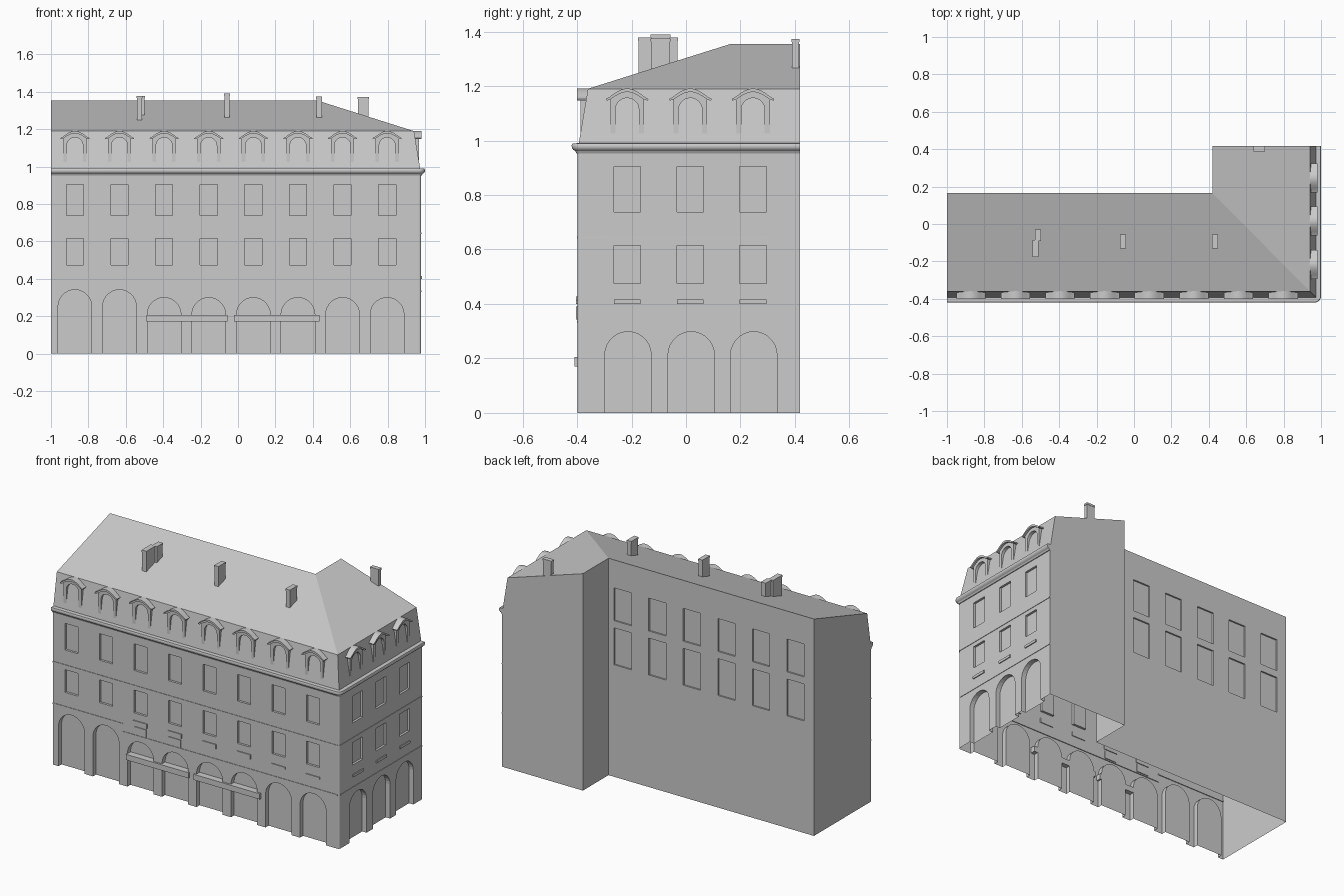
import bpy, bmesh
from math import sin, cos, pi

if "Cube" in bpy.data.objects:
    bpy.data.objects.remove(bpy.data.objects["Cube"])

YF, XR, YB, XW, YW = -0.398, 0.978, 0.165, 0.42, 0.418   # front, right, back, wing side, wing back
SEAM = 0.965
FRONT = [-0.872 + 0.2385 * i for i in range(8)]
RIGHT = [-0.216, 0.016, 0.246]

# local (u along the wall, o outward, z up) to world
SIDES = {
    "front": lambda u, o, z: (u, YF - o, z),
    "right": lambda u, o, z: (XR + o, u, z),
    "back": lambda u, o, z: (u, YB + o, z),
    "abs": lambda u, o, z: (u, o, z),
}


def prism(bm, side, pts, o0, o1):
    f = SIDES[side]
    a = [bm.verts.new(f(u, o0, z)) for u, z in pts]
    b = [bm.verts.new(f(u, o1, z)) for u, z in pts]
    bm.faces.new(a)
    bm.faces.new(b[::-1])
    for i in range(len(pts)):
        j = (i + 1) % len(pts)
        bm.faces.new((a[i], b[i], b[j], a[j]))


def rect(u0, u1, z0, z1):
    return [(u0, z0), (u1, z0), (u1, z1), (u0, z1)]


def arch(c, r, z0, top, n=14):
    return [(c - r, z0)] + [(c - r * cos(pi * i / n), top - r + r * sin(pi * i / n))
                            for i in range(n + 1)] + [(c + r, z0)]


def finish(bm, name, smooth=True):
    bmesh.ops.recalc_face_normals(bm, faces=bm.faces[:])
    me = bpy.data.meshes.new(name)
    bm.to_mesh(me)
    bm.free()
    ob = bpy.data.objects.new(name, me)
    bpy.context.collection.objects.link(ob)
    if smooth:
        bpy.ops.object.select_all(action='DESELECT')
        ob.select_set(True)
        bpy.context.view_layer.objects.active = ob
        bpy.ops.object.shade_smooth_by_angle()
    return ob


def carve(ob, cutter, open_levels):
    """Cut the recesses, then open the shell at the given levels."""
    mod = ob.modifiers.new("recesses", 'BOOLEAN')
    mod.operation, mod.solver, mod.object = 'DIFFERENCE', 'EXACT', cutter
    dg = bpy.context.evaluated_depsgraph_get()
    me = bpy.data.meshes.new_from_object(ob.evaluated_get(dg))
    ob.modifiers.clear()
    ob.data = me
    bpy.data.objects.remove(cutter)
    bm = bmesh.new()
    bm.from_mesh(me)
    dead = [f for f in bm.faces if abs(f.normal.z) > 0.99
            and any(abs(f.calc_center_median().z - z) < 1e-3 for z in open_levels)]
    bmesh.ops.delete(bm, geom=dead, context='FACES')
    bm.to_mesh(me)
    bm.free()


def corner(o, r=0.012, n=6):
    """Front and right wall line, offset outward by o, with a rounded corner."""
    cx, cy = XR - r, YF + r
    arc = [(cx + (r + o) * sin(pi / 2 * i / n), cy - (r + o) * cos(pi / 2 * i / n))
           for i in range(n + 1)]
    return [(-1, YF - o)] + arc + [(XR + o, YW)]


def sweep(name, profile):
    bm = bmesh.new()
    rows = [[bm.verts.new((x, y, z)) for x, y in corner(o)] for o, z in profile]
    n = len(rows)
    for i in range(n):
        a, b = rows[i], rows[(i + 1) % n]
        for j in range(len(a) - 1):
            bm.faces.new((a[j], a[j + 1], b[j + 1], b[j]))
    bm.faces.new([r[0] for r in rows])
    bm.faces.new([r[-1] for r in rows])
    return finish(bm, name)


# Walls: L-shaped shell with a rounded street corner
bm = bmesh.new()
plan = corner(0) + [(XW, YW), (XW, YB), (-1, YB)]
low = [bm.verts.new((x, y, 0)) for x, y in plan]
high = [bm.verts.new((x, y, SEAM)) for x, y in plan]
bm.faces.new(low)
bm.faces.new(high)
for i in range(len(plan)):
    j = (i + 1) % len(plan)
    bm.faces.new((low[i], low[j], high[j], high[i]))
walls = finish(bm, "walls", False)

# Window and arcade recesses
bm = bmesh.new()
for i, x in enumerate(FRONT):
    prism(bm, "front", arch(x, 0.09, -0.05, 0.342 if i < 2 else 0.30), -0.03, 0.05)
    for z0, z1 in ((0.738, 0.904), (0.473, 0.615)):
        prism(bm, "front", rect(x - 0.046, x + 0.046, z0, z1), -0.014, 0.05)
for y in RIGHT:
    prism(bm, "right", arch(y + 0.003, 0.085, -0.05, 0.298), -0.03, 0.05)
    for z0, z1 in ((0.738, 0.904), (0.475, 0.615)):
        prism(bm, "right", rect(y - 0.049, y + 0.049, z0, z1), -0.014, 0.05)
for x in FRONT[:6]:
    prism(bm, "back", rect(x - 0.06, x + 0.06, 0.70, 0.93), -0.01, 0.05)
carve(walls, finish(bm, "wall_cutter", False), (0, SEAM))

# Mansard roof with hip over the corner
bm = bmesh.new()
v = [bm.verts.new(p) for p in (
    (-1, YF, SEAM), (XR, YF, SEAM), (XR, YW, SEAM), (XW, YW, SEAM), (XW, YB, SEAM), (-1, YB, SEAM),
    (-1, -0.36, 1.19), (0.941, -0.36, 1.19), (0.941, YW, 1.19),
    (XW, YW, 1.355), (XW, YB, 1.355), (-1, YB, 1.355))]
for f in ((0, 1, 7, 6), (1, 2, 8, 7), (6, 7, 10, 11), (7, 8, 9, 10), (2, 3, 9, 8),
          (3, 4, 10, 9), (4, 5, 11, 10), (5, 0, 6, 11), (5, 4, 3, 2, 1, 0)):
    bm.faces.new([v[i] for i in f])
roof = finish(bm, "mansard_roof", False)
bm = bmesh.new()
for x in FRONT[:6]:
    prism(bm, "back", rect(x - 0.06, x + 0.06, 0.975, 1.18), -0.01, 0.05)
carve(roof, finish(bm, "roof_cutter", False), (SEAM,))

# Cornice and string courses
sweep("cornice", [(-0.01, 0.95), (0.004, 0.953), (0.009, 0.962), (0.016, 0.966), (0.021, 0.973),
                  (0.022, 0.982), (0.019, 0.989), (-0.01, 0.991)])
sweep("upper_string_course", [(-0.005, 0.640), (0.003, 0.640), (0.003, 0.647), (-0.005, 0.647)])
bm = bmesh.new()
prism(bm, "front", rect(-1, -0.515, 0.380, 0.387), -0.005, 0.003)
prism(bm, "front", rect(-0.515, XR - 0.012, 0.331, 0.338), -0.005, 0.003)
prism(bm, "right", rect(YF + 0.012, YW, 0.331, 0.338), -0.005, 0.003)
finish(bm, "lower_string_course", False)

# Window boxes and small panels
bm = bmesh.new()
for i, x in enumerate(FRONT[2:]):
    prism(bm, "front", rect(x - 0.047, x + 0.047, 0.40, 0.428 if i < 4 else 0.414), -0.005, 0.006)
    if i < 2:
        prism(bm, "front", rect(x - 0.042, x + 0.042, 0.342, 0.39), -0.005, 0.005)
for y in RIGHT:
    prism(bm, "right", rect(y - 0.049, y + 0.049, 0.40, 0.416), -0.005, 0.006)
finish(bm, "window_boxes", False)

# Shop awnings
bm = bmesh.new()
for x0, x1 in ((-0.488, -0.055), (-0.022, 0.437)):
    prism(bm, "front", rect(x0, x1, 0.171, 0.206), -0.03, 0.012)
finish(bm, "awnings", False)


# Dormers: arched frame with a curved hood
def hood_curve(c, w, z, rise, n=14):
    return [(c + w * (2 * i / n - 1), z + rise * cos(pi / 2 * (2 * i / n - 1)))
            for i in range(n + 1)]


def dormer(bm, side, c):
    outer = [(c - 0.062, 0.98)] + hood_curve(c, 0.062, 1.152, 0.027) + [(c + 0.062, 0.98)]
    prism(bm, side, outer + arch(c, 0.043, 0.98, 1.156)[::-1], -0.055, -0.010)
    top = [(c - 0.078, 1.153)] + hood_curve(c, 0.066, 1.159, 0.032) + [(c + 0.078, 1.153)]
    under = [(c - 0.076, 1.147)] + hood_curve(c, 0.064, 1.149, 0.029) + [(c + 0.076, 1.147)]
    prism(bm, side, top + under[::-1], -0.055, 0.003)


bm = bmesh.new()
for x in FRONT:
    dormer(bm, "front", x)
for y in RIGHT:
    dormer(bm, "right", y)
finish(bm, "dormers")

# Chimneys: stack with a thin cap
bm = bmesh.new()
for x0, x1, y0, y1, z0, z1 in ((-0.53, -0.497, -0.09, -0.03, 1.22, 1.378),
                               (-0.543, -0.51, -0.176, -0.085, 1.2, 1.378),
                               (-0.074, -0.044, -0.13, -0.057, 1.22, 1.39),
                               (0.418, 0.45, -0.13, -0.057, 1.22, 1.375),
                               (0.64, 0.70, 0.388, 0.416, 1.22, 1.373)):
    prism(bm, "abs", rect(x0 + 0.002, x1 - 0.002, z0, z1 - 0.012), y0 + 0.002, y1 - 0.002)
    prism(bm, "abs", rect(x0, x1, z1 - 0.012, z1), y0, y1)
finish(bm, "chimneys", False)
